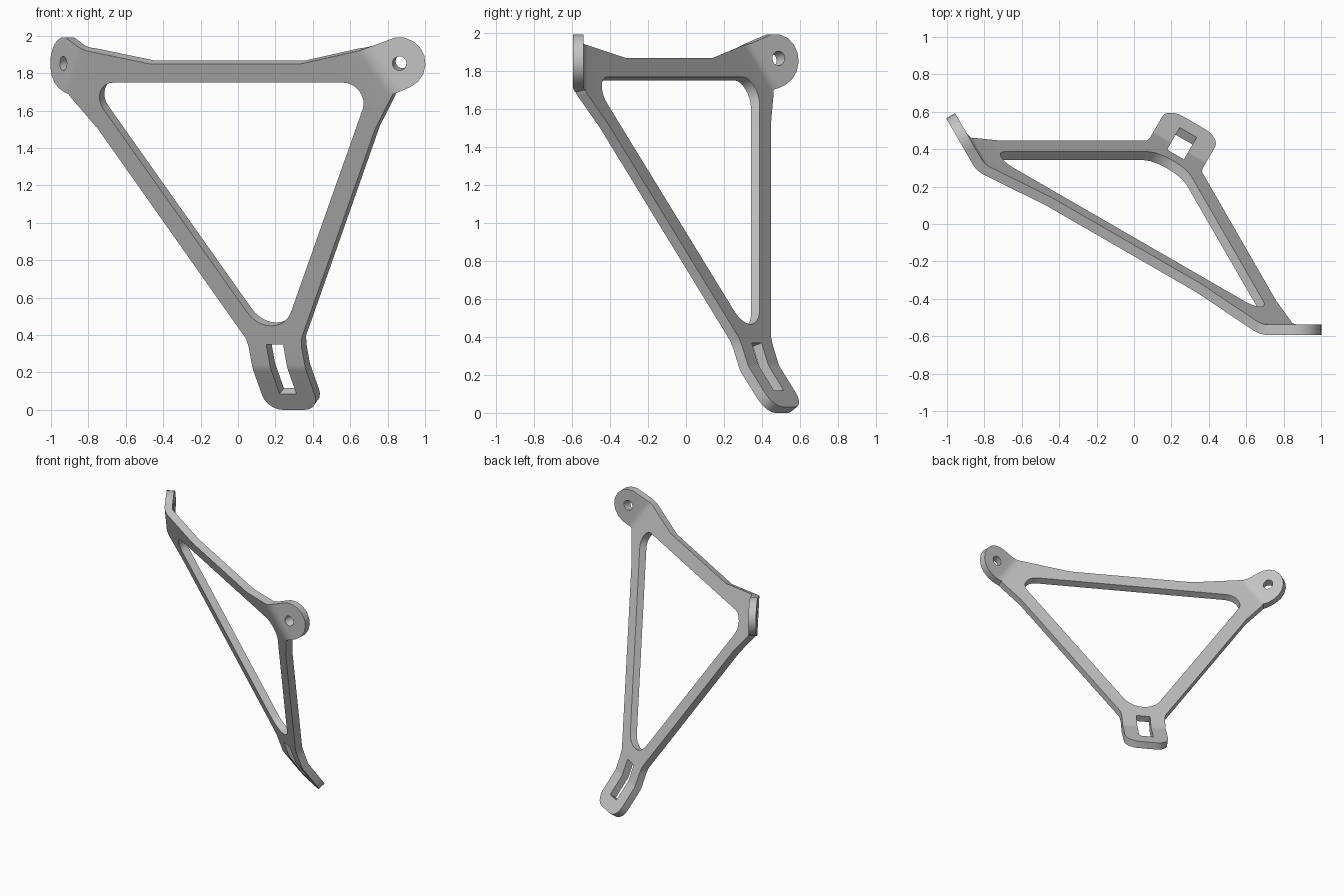
import bpy, bmesh
from math import sin, cos, radians, sqrt
from mathutils import Vector

if "Cube" in bpy.data.objects:
    bpy.data.objects.remove(bpy.data.objects["Cube"], do_unlink=True)

THICK = 0.055
BEND_RADIUS = 0.15
BEND_AT = 1.106          # distance of each bend line from the frame centre
STEPS = 6


def direction(deg):
    return Vector((cos(radians(deg)), sin(radians(deg))))


def arc(centre, r, start, end, n):
    return [centre + r * direction(start + (end - start) * i / n) for i in range(n + 1)]


def mirrored(half):
    return half + [Vector((-p.x, p.y)) for p in reversed(half) if p.x > 1e-4]


# Flat layout: the right corner axis and its cross axis
axis, cross = direction(30), direction(120)


def corner(s, p):
    return axis * s + cross * p


# Outer outline, right half: slotted foot, then round ear, then top rail
ear_centre = corner(1.215, 0)
outline = arc(Vector((0.068, -1.285)), 0.095, -90, 0, 5)
outline += [Vector((0.163, -0.99)), Vector((0.17, -0.941))]
outline += [corner(0.863, -0.213), corner(1.09, -0.115)]
outline += arc(ear_centre, 0.14, -70, 115, 9)
outline += [corner(1.08, 0.178), corner(0.71, 0.304)]

# Triangular window with rounded corners
window = arc(Vector((0, -0.71)), 0.157, -90, -30, 6)
window += arc(axis * 0.824, 0.1, -30, 90, 8)

# Foot slot and ear holes
slot = [Vector((0.052, -1.276)), Vector((0.052, -0.972))]
ear_hole = arc(ear_centre, 0.038, 0, 337.5, 15)
loops = [mirrored(outline), mirrored(window), mirrored(slot), ear_hole,
         [Vector((-p.x, p.y)) for p in ear_hole]]

bm = bmesh.new()
for loop in loops:
    verts = [bm.verts.new((p.x, p.y, 0)) for p in loop]
    for a, b in zip(verts, verts[1:] + verts[:1]):
        bm.edges.new((a, b))
bmesh.ops.triangle_fill(bm, edges=bm.edges[:], use_beauty=True, normal=(0, 0, 1))

# Thicken the sheet; the ear holes are drilled at a slant
extruded = bmesh.ops.extrude_face_region(bm, geom=bm.faces[:])["geom"]
for v in extruded:
    if isinstance(v, bmesh.types.BMVert):
        v.co.z = THICK
        side = 1 if v.co.x > 0 else -1
        if (Vector((abs(v.co.x), v.co.y)) - ear_centre).length < 0.05:
            v.co += Vector((side * axis.x, axis.y, 0)) * 0.022

# Cut strips across each corner and roll it backwards
for deg, angle in ((30, 35.26), (150, 35.26), (270, 16)):
    d = direction(deg).to_3d()
    a = radians(angle)
    start = BEND_AT - BEND_RADIUS * a / 2
    for i in range(STEPS + 1):
        bmesh.ops.bisect_plane(bm, geom=bm.verts[:] + bm.edges[:] + bm.faces[:], dist=1e-5,
                               plane_co=d * (start + BEND_RADIUS * a * i / STEPS), plane_no=d)
    for v in bm.verts:
        s = v.co.dot(d)
        if s > start:
            turn = min((s - start) / BEND_RADIUS, a)
            rest = s - start - turn * BEND_RADIUS
            r = BEND_RADIUS - v.co.z
            along = start + r * sin(turn) + rest * cos(turn)
            depth = BEND_RADIUS - r * cos(turn) + rest * sin(turn)
            v.co += d * (along - s)
            v.co.z = depth

# Stand the sheet up: turned about z and leaning forward
lean = 1 / 3
upright = sqrt(1 - lean * lean)
across = Vector((cos(radians(-30)), sin(radians(-30)), 0))
back = Vector((-across.y, across.x, 0))
up_slope = Vector((0, 0, upright)) - back * lean
normal = back * upright + Vector((0, 0, lean))
centre = Vector((0.034, 0.046, 1.267))
for v in bm.verts:
    v.co = centre + across * v.co.x + up_slope * v.co.y + normal * v.co.z
low = min(v.co.z for v in bm.verts)
for v in bm.verts:
    v.co.z -= low
bmesh.ops.recalc_face_normals(bm, faces=bm.faces[:])

mesh = bpy.data.meshes.new("bracket_frame")
bm.to_mesh(mesh)
bm.free()
frame = bpy.data.objects.new("bracket_frame", mesh)
bpy.context.collection.objects.link(frame)

# Plain grey metal
grey = bpy.data.materials.new("plain_grey")
grey.use_nodes = True
colour = (0.55, 0.55, 0.55, 1)
grey.diffuse_color = colour
grey.node_tree.nodes["Principled BSDF"].inputs["Base Color"].default_value = colour
mesh.materials.append(grey)

bpy.context.view_layer.objects.active = frame
frame.select_set(True)
bpy.ops.object.shade_smooth_by_angle(angle=radians(30))
